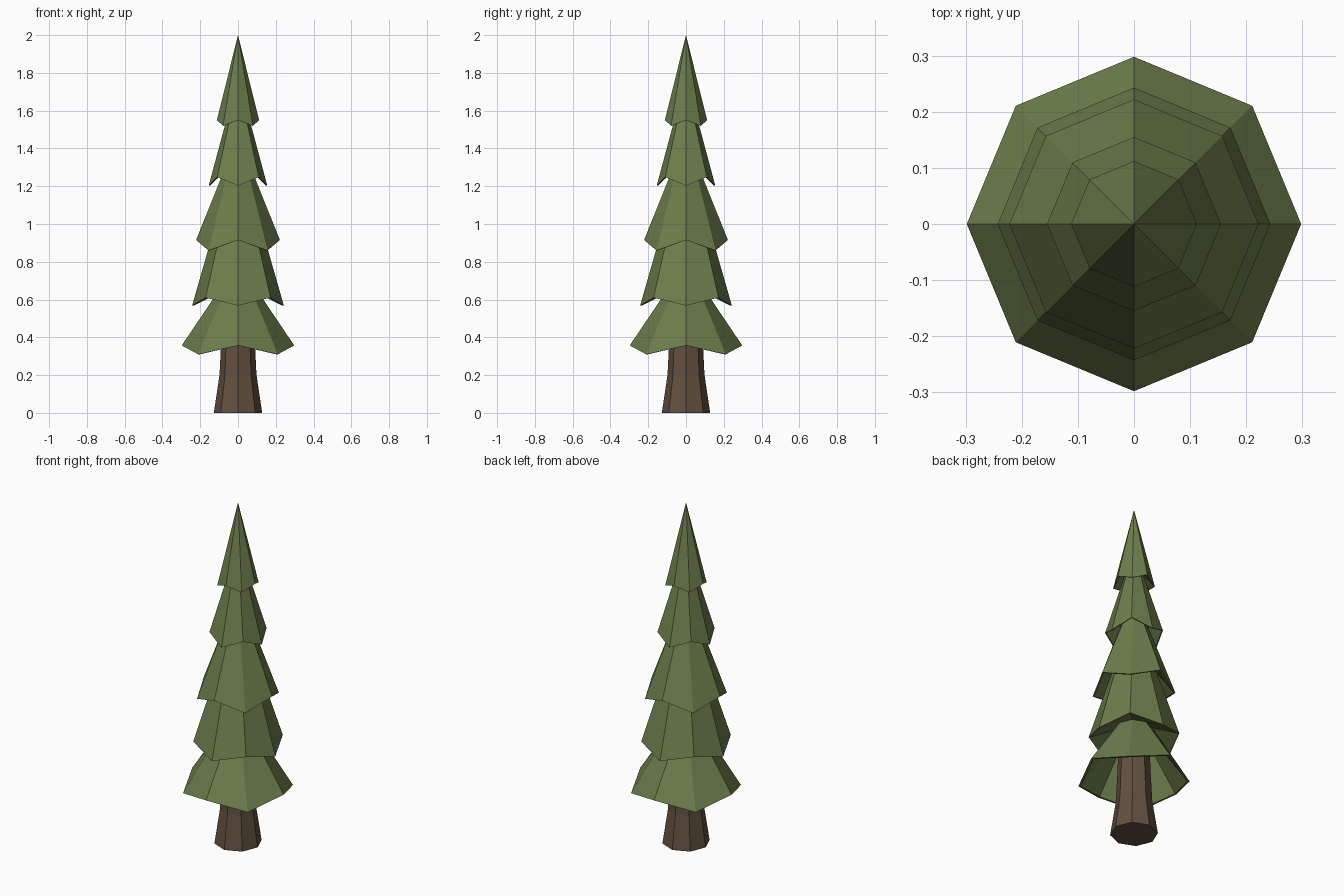
import bpy, bmesh
from math import cos, sin, pi

if "Cube" in bpy.data.objects:
    bpy.data.objects.remove(bpy.data.objects["Cube"])

SIDES = 8


def material(name, color):
    m = bpy.data.materials.new(name)
    m.diffuse_color = (*color, 1)
    m.use_nodes = True
    m.node_tree.nodes["Principled BSDF"].inputs["Base Color"].default_value = m.diffuse_color
    return m


def ring(bm, r, z_axis, z_diag=None):
    """Octagon whose axis and diagonal corners may sit at different heights."""
    z_diag = z_axis if z_diag is None else z_diag
    return [bm.verts.new((r * cos(2 * pi * i / SIDES), r * sin(2 * pi * i / SIDES),
                          z_diag if i % 2 else z_axis)) for i in range(SIDES)]


def bridge(bm, low, high):
    for i in range(SIDES):
        j = (i + 1) % SIDES
        bm.faces.new((low[i], low[j], high[j], high[i]))


def finish(bm, name, mat):
    bmesh.ops.recalc_face_normals(bm, faces=bm.faces)
    mesh = bpy.data.meshes.new(name)
    bm.to_mesh(mesh)
    bm.free()
    mesh.materials.append(mat)
    bpy.context.collection.objects.link(bpy.data.objects.new(name, mesh))


def tier(name, r, z_axis, z_diag, top_r, top_z, inner_r, inner_z):
    """Hollow branch skirt with a zigzag hem and a thin rim."""
    bm = bmesh.new()
    hem = ring(bm, r, z_axis, z_diag)
    rim = ring(bm, r * 0.96, z_axis, z_diag)
    bridge(bm, rim, hem)
    if top_r:
        top = ring(bm, top_r, top_z)
        bridge(bm, hem, top)
        bm.faces.new(top)
    else:
        tip = bm.verts.new((0, 0, top_z))
        for i in range(SIDES):
            bm.faces.new((hem[i], hem[(i + 1) % SIDES], tip))
    inner = ring(bm, inner_r, inner_z)
    bridge(bm, inner, rim)
    bm.faces.new(inner)
    finish(bm, name, green)


green = material("needles", (0.15, 0.21, 0.07))
brown = material("bark", (0.12, 0.08, 0.05))

# Trunk, flared at the foot
bm = bmesh.new()
rings = [ring(bm, r, z) for r, z in ((0.128, 0), (0.098, 0.2), (0.09, 0.36), (0.08, 0.62))]
for a, b in zip(rings, rings[1:]):
    bridge(bm, a, b)
bm.faces.new(rings[0])
bm.faces.new(rings[-1])
finish(bm, "trunk", brown)

# Branch tiers: hem radius, axis and diagonal hem heights, top radius and height
tiers = [
    (0.298, 0.357, 0.31, 0.10, 0.65),
    (0.243, 0.568, 0.61, 0.119, 1.00),
    (0.222, 0.915, 0.86, 0.067, 1.30),
    (0.155, 1.203, 1.248, 0.0485, 1.60),
    (0.112, 1.55, 1.52, 0, 2.0),
]
inner = (0.08, 0.62)
for n, t in enumerate(tiers, 1):
    tier(f"branch_tier_{n}", *t, *inner)
    inner = (t[3], t[4])
